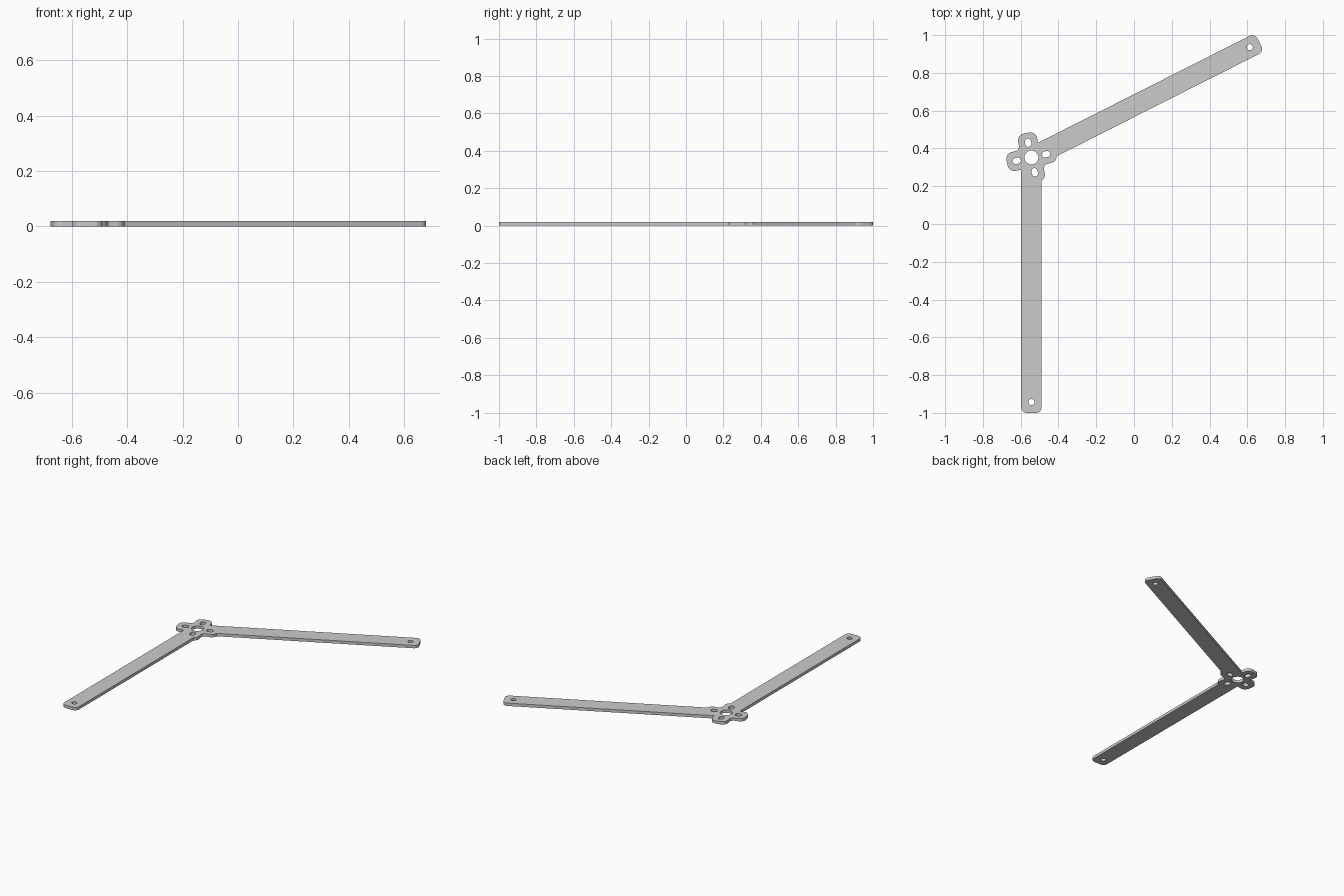
import bpy, bmesh
from math import sin, cos, pi, radians
from mathutils import Matrix

if "Cube" in bpy.data.objects:
    bpy.data.objects.remove(bpy.data.objects["Cube"])

HUB = (-0.543, 0.352)      # hub centre
THICK = 0.019
ARM_ANGLES = [radians(26.8), radians(270)]
LOBE_ANGLE = radians(12.5)


def arc(cx, cy, r, a0, a1, n=10):
    return [(cx + r * cos(a), cy + r * sin(a))
            for a in (radians(a0 + (a1 - a0) * i / n) for i in range(n + 1))]


def circle(cx, r, n=40):
    return arc(cx, 0, r, 0, 360, n)[:-1]


def slot(cx, half_len, r):
    d = half_len - r
    return arc(cx + d, 0, r, -90, 90) + arc(cx - d, 0, r, 90, 270)


def rotate(pts, a):
    return [(x * cos(a) - y * sin(a), x * sin(a) + y * cos(a)) for x, y in pts]


def solid(name, pts, angle, z0, z1):
    """Extrude a closed outline, turned about the hub centre."""
    bm = bmesh.new()
    face = bm.faces.new([bm.verts.new((x + HUB[0], y + HUB[1], z0))
                         for x, y in rotate(pts, angle)])
    ext = bmesh.ops.extrude_face_region(bm, geom=[face])
    for v in ext["geom"]:
        if isinstance(v, bmesh.types.BMVert):
            v.co.z = z1
    bmesh.ops.recalc_face_normals(bm, faces=bm.faces)
    me = bpy.data.meshes.new(name)
    bm.to_mesh(me)
    bm.free()
    ob = bpy.data.objects.new(name, me)
    bpy.context.collection.objects.link(ob)
    return ob


def boolean(target, tool, op):
    tool.hide_render = True
    m = target.modifiers.new(op, 'BOOLEAN')
    m.operation, m.solver, m.object = op, 'EXACT', tool
    bpy.context.view_layer.objects.active = target
    bpy.ops.object.modifier_apply(modifier=m.name)
    bpy.data.objects.remove(tool)


# Four-lobed hub: rounded tips joined by concave fillets
lobe = (arc(0.096, -0.015, 0.036, -90, 0) + arc(0.096, 0.015, 0.036, 0, 90)
        + arc(0.076, 0.076, 0.025, 270, 180))
hub = [p for k in range(4) for p in rotate(lobe, k * pi / 2)]
plate = solid("angled_bracket", hub, LOBE_ANGLE, -0.10, 0.10)

# Two straight arms with rounded ends
arm = ([(0, -0.054)] + arc(1.322, -0.024, 0.03, -90, 0)
       + arc(1.322, 0.024, 0.03, 0, 90) + [(0, 0.054)])
for i, a in enumerate(ARM_ANGLES):
    h = 0.12 + 0.02 * i
    boolean(plate, solid("arm", arm, a, -h, h), 'UNION')

# Trim to sheet thickness
sheet = [(-3, -3), (3, -3), (3, 3), (-3, 3)]
boolean(plate, solid("sheet", sheet, 0, 0, THICK), 'INTERSECT')

# Centre hole, lobe slots and arm end holes
holes = [(circle(0, 0.037), 0)]
holes += [(slot(0.08, 0.022, 0.016), LOBE_ANGLE + k * pi / 2) for k in range(4)]
holes += [(circle(1.295, 0.016), a) for a in ARM_ANGLES]
for pts, a in holes:
    boolean(plate, solid("hole", pts, a, -0.1, 0.1), 'DIFFERENCE')

plate.select_set(True)
bpy.context.view_layer.objects.active = plate
bpy.ops.object.shade_smooth_by_angle(angle=radians(30))
